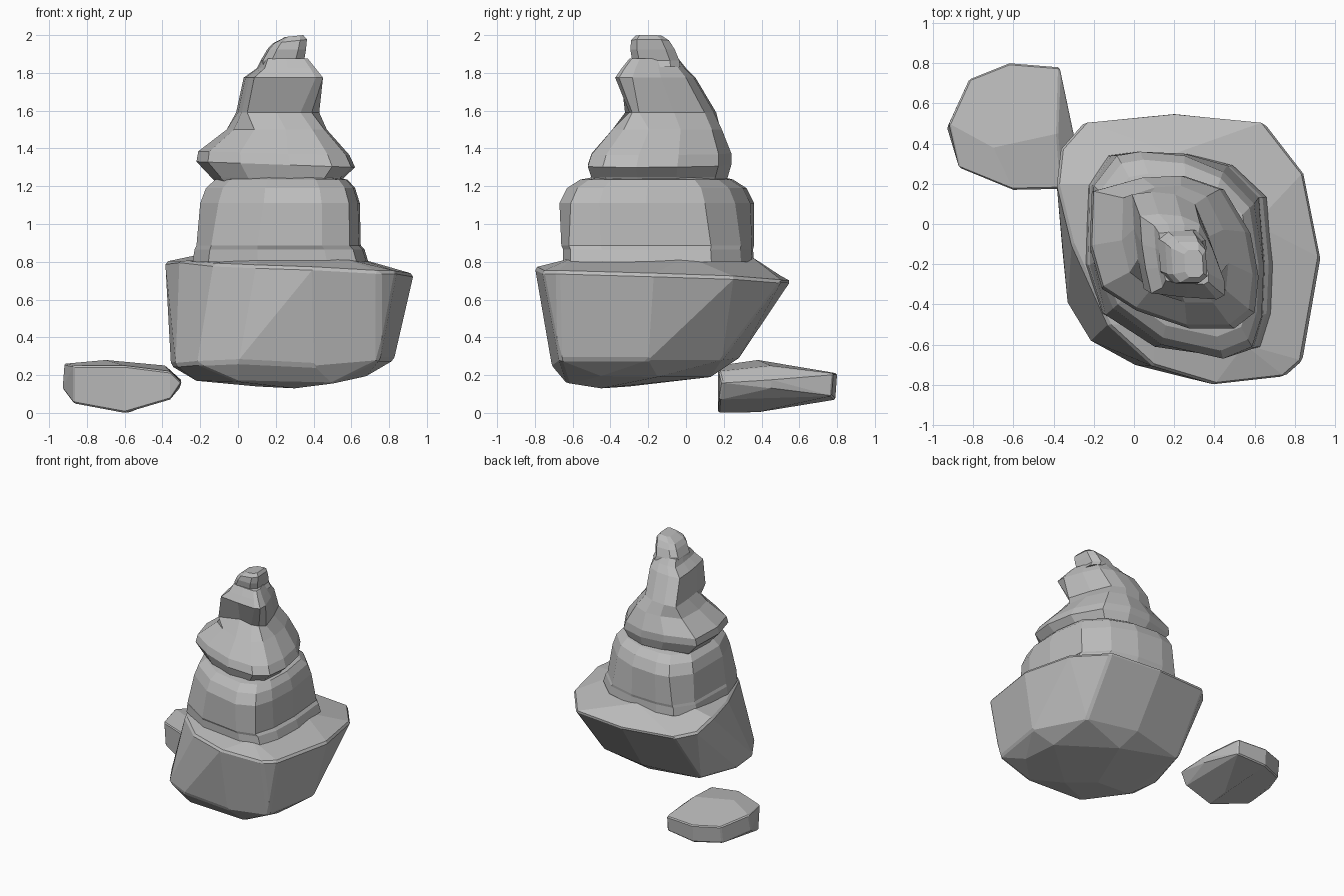
import bpy, bmesh, math

stone = bpy.data.materials.new("grey stone")
stone.diffuse_color = (0.5, 0.5, 0.5, 1)


def finish(bm, name, bevel):
    """Turn a bmesh into a flat-shaded stone with slightly chipped edges."""
    bmesh.ops.recalc_face_normals(bm, faces=bm.faces[:])
    me = bpy.data.meshes.new(name)
    bm.to_mesh(me)
    bm.free()
    me.materials.append(stone)
    ob = bpy.data.objects.new(name, me)
    bpy.context.collection.objects.link(ob)
    if bevel:
        mod = ob.modifiers.new("chipped_edges", 'BEVEL')
        mod.width = bevel
        mod.segments = 1
        mod.limit_method = 'ANGLE'
        mod.angle_limit = math.radians(28)
    return ob


def boulder(name, points, bevel=0.015):
    """Convex faceted stone around a few corner points."""
    bm = bmesh.new()
    for p in points:
        bm.verts.new(p)
    res = bmesh.ops.convex_hull(bm, input=bm.verts[:])
    junk = {g for g in res["geom_interior"] + res["geom_unused"]
            if isinstance(g, bmesh.types.BMVert)}
    bmesh.ops.delete(bm, geom=list(junk), context='VERTS')
    bmesh.ops.dissolve_limit(bm, angle_limit=math.radians(7),
                             verts=bm.verts[:], edges=bm.edges[:])
    return finish(bm, name, bevel)


def fit(outline, x0, x1, y0, y1, z, tilt=0.0):
    """Stretch an outline to given bounds; tilt raises the +x side."""
    xs = [p[0] for p in outline]
    ys = [p[1] for p in outline]
    out = []
    for x, y in outline:
        u = (x - min(xs)) / (max(xs) - min(xs))
        v = (y - min(ys)) / (max(ys) - min(ys))
        out.append((x0 + u * (x1 - x0), y0 + v * (y1 - y0), z + tilt * (u - 0.5)))
    return out


def loft(name, rings, bevel=0.0):
    """Skin a stack of rings with faces and close both ends."""
    bm = bmesh.new()
    rows = [[bm.verts.new(p) for p in r] for r in rings]
    n = len(rows[0])
    for a, b in zip(rows, rows[1:]):
        for i in range(n):
            j = (i + 1) % n
            bm.faces.new((a[i], a[j], b[j], b[i]))
    bm.faces.new(rows[0][::-1])
    bm.faces.new(rows[-1])
    return finish(bm, name, bevel)


# Large base boulder: rim, lower edge, underside and top
rim = [(-.385, .2, .80), (-.365, .38, .74), (-.25, .51, .72), (.2, .555, .70),
       (.65, .51, .70), (.845, .26, .72), (.93, -.17, .735), (.84, -.68, .75),
       (.75, -.76, .75), (.4, -.80, .77), (.1, -.71, .78), (-.13, -.5, .79),
       (-.31, -.1, .81)]
lower = [(-.355, -.15, .25), (-.33, -.4, .25), (-.22, -.58, .26), (0, -.70, .27),
         (.4, -.71, .25), (.75, -.67, .28), (.825, -.2, .28), (.62, .19, .28),
         (.2, .28, .29), (-.27, .19, .27)]
under = [(-.22, -.32, .17), (0, -.62, .165), (.5, -.63, .155), (.68, -.45, .195),
         (.66, -.15, .19), (.25, .13, .19), (.3, -.45, .13), (.1, -.3, .14)]
crown = [(-.22, .2, .835), (.2, .35, .825), (.6, 0, .83), (.55, -.6, .82),
         (.1, -.5, .83)]
boulder("base_boulder", rim + lower + under + crown)

# Middle boulder: broad foot, rounder shoulders
mid = [(-.22, .2), (-.1, .35), (.02, .37), (.25, .35), (.45, .27), (.61, .11),
       (.66, -.2), (.65, -.45), (.6, -.6), (.45, -.66), (.13, -.59),
       (-.12, -.41), (-.22, -.18)]
foot = [(-.22, .2), (-.12, .35), (.02, .37), (.25, .36), (.47, .3), (.63, .14),
        (.66, -.2), (.65, -.45), (.6, -.62), (.45, -.66), (.1, -.61),
        (-.15, -.45), (-.23, -.2)]
loft("middle_boulder", [
    fit(foot, -.24, .69, -.65, .36, .80),
    fit(foot, -.23, .67, -.65, .355, .865),
    fit(foot, -.22, .65, -.66, .36, .885),
    fit(mid, -.20, .645, -.67, .36, 1.11),
    fit(mid, -.17, .62, -.63, .32, 1.19),
    fit(mid, -.12, .58, -.56, .25, 1.235),
    fit(mid, -.06, .50, -.48, .19, 1.25),
])

# Upper boulder: flared skirt rising to a skewed ledge
skirt = [(-.2, .18), (.05, .25), (.25, .26), (.45, .19), (.58, -.03),
         (.62, -.25), (.6, -.43), (.5, -.51), (.28, -.51), (.02, -.42),
         (-.15, -.31), (-.21, -.1)]
ledge = [(0, .04), (.1, .05), (.22, .04), (.32, 0), (.39, -.13),
         (.45, -.28), (.45, -.35), (.41, -.37), (.24, -.36), (.06, -.34),
         (.03, -.22), (.01, -.1)]
waist = fit(ledge, -.01, .43, -.36, .16, 1.59)
for i, dx, dy in ((6, -.04, .05), (7, -.06, .06), (8, -.02, .08)):
    x, y, z = waist[i]
    waist[i] = (x + dx, y + dy, z)      # hollow under the front ledge
loft("upper_boulder", [
    fit(skirt, -.11, .55, -.49, .20, 1.215),
    fit(skirt, -.14, .56, -.50, .22, 1.245),
    fit(skirt, -.22, .62, -.52, .24, 1.315, -.03),
    fit(skirt, -.21, .59, -.50, .24, 1.375, -.02),
    fit(skirt, -.06, .47, -.39, .19, 1.50),
    waist,
    fit(ledge, .03, .45, -.375, .05, 1.775),
    fit(ledge, .10, .41, -.34, 0, 1.825),
    fit(ledge, .125, .37, -.30, -.04, 1.875),
])

# Small cap stone leaning to the right
cap = [(-1, .7), (-.6, 1), (.5, 1), (.9, .6), (1, -.7), (.6, -1), (-.5, -1), (-.9, -.6)]
loft("cap_stone", [
    fit(cap, .12, .37, -.29, -.03, 1.83),
    fit(cap, .12, .35, -.285, -.035, 1.865),
    fit(cap, .155, .36, -.295, -.06, 1.925),
    fit(cap, .185, .365, -.29, -.09, 1.967, .02),
    fit(cap, .25, .345, -.265, -.13, 1.995, .01),
])

# Loose flat stone lying behind on the left
boulder("loose_stone", [
    (-.92, .5, .26), (-.93, .48, .13), (-.82, .72, .22), (-.62, .80, .21),
    (-.37, .78, .21), (-.30, .45, .18), (-.36, .175, .22), (-.60, .17, .25),
    (-.87, .28, .25), (-.70, .38, .28), (-.38, .45, .25), (-.30, .19, .16),
    (-.87, .30, .05), (-.82, .70, .08), (-.62, .79, .07), (-.37, .77, .09),
    (-.36, .175, .07), (-.60, .17, 0), (-.58, .36, 0), (-.31, .45, .13)], 0.008)
